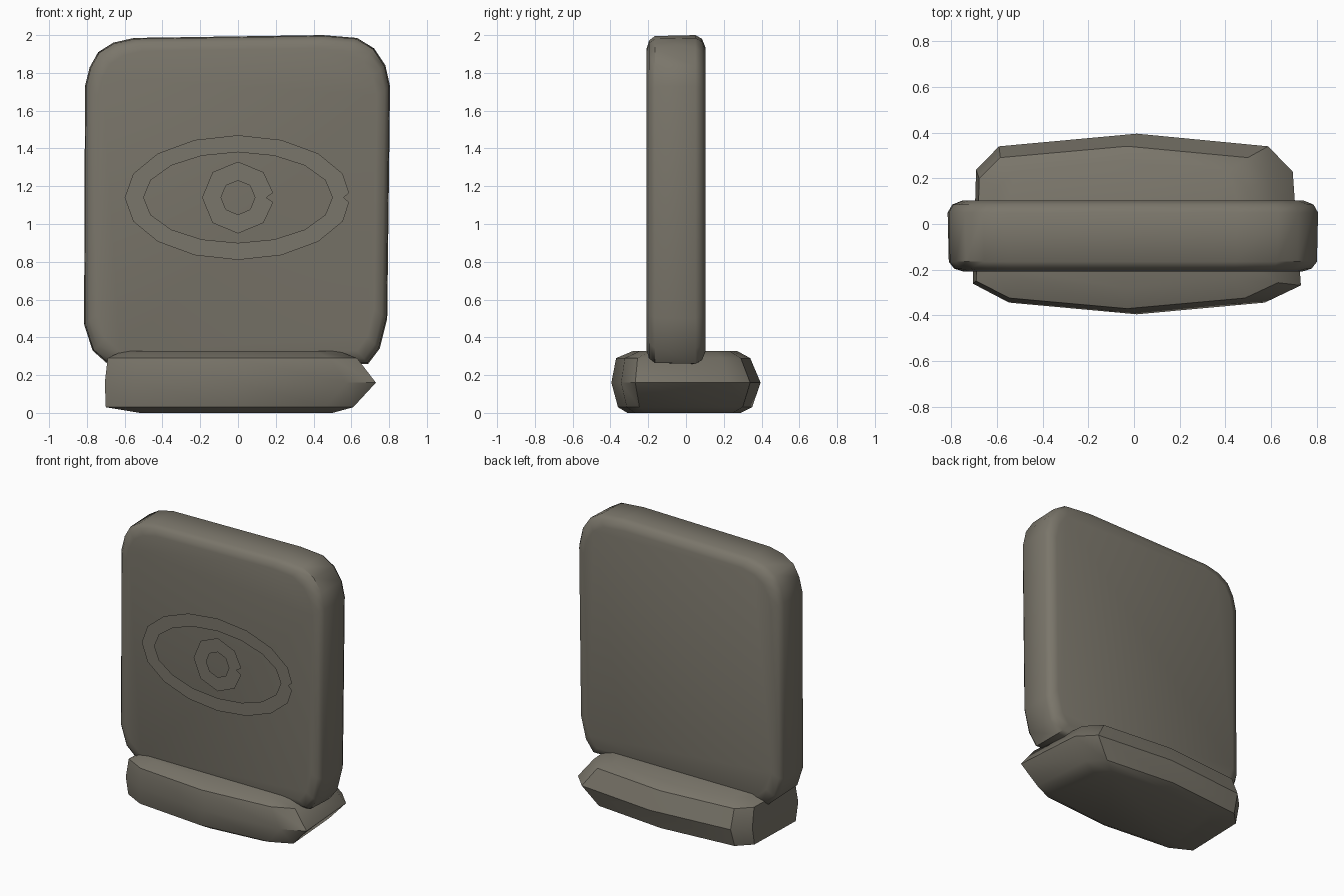
import bpy, bmesh
from math import cos, sin, tau, radians

cube = bpy.data.objects.get("Cube")
if cube:
    bpy.data.objects.remove(cube)

# Single stone colour
stone = bpy.data.materials.new("warm grey stone")
stone.use_nodes = True
COLOUR = (0.195, 0.18, 0.145, 1)
stone.diffuse_color = COLOUR
shader = stone.node_tree.nodes["Principled BSDF"]
shader.inputs["Base Color"].default_value = COLOUR
shader.inputs["Roughness"].default_value = 0.9


def finish(name, bm, angle=None):
    mesh = bpy.data.meshes.new(name)
    bm.to_mesh(mesh)
    bm.free()
    mesh.materials.append(stone)
    obj = bpy.data.objects.new(name, mesh)
    bpy.context.collection.objects.link(obj)
    if angle:
        bpy.ops.object.select_all(action="DESELECT")
        obj.select_set(True)
        bpy.context.view_layer.objects.active = obj
        bpy.ops.object.shade_smooth_by_angle(angle=radians(angle))
    return obj


def loft(name, rings, angle):
    """Skin a stack of matching closed rings and cap both ends."""
    bm = bmesh.new()
    loops = [[bm.verts.new(p) for p in ring] for ring in rings]
    for a, b in zip(loops, loops[1:]):
        for i in range(len(a)):
            j = (i + 1) % len(a)
            bm.faces.new((a[i], a[j], b[j], b[i]))
    bm.faces.new(loops[0])
    bm.faces.new(loops[-1])
    bmesh.ops.recalc_face_normals(bm, faces=bm.faces)
    return finish(name, bm, angle)


# Upright slab: worn rounded outline, carried from front to back
outline = [(-0.81, 1.73), (-0.785, 1.83), (-0.74, 1.91), (-0.66, 1.96), (-0.55, 1.985),
           (0.45, 2.0), (0.63, 1.985), (0.72, 1.93), (0.78, 1.84), (0.805, 1.73),
           (0.79, 0.5), (0.75, 0.34), (0.69, 0.26),
           (-0.68, 0.25), (-0.77, 0.33), (-0.815, 0.47)]
MID_Z = 1.125


def slab_ring(y, inset):
    kx, kz = 1 - inset / 0.81, 1 - inset / 0.875
    return [(x * kx, y, MID_Z + (z - MID_Z) * kz) for x, z in outline]


loft("stone_slab", [slab_ring(-0.208, 0.07), slab_ring(-0.195, 0.028),
                    slab_ring(-0.165, 0.005), slab_ring(0.05, 0),
                    slab_ring(0.085, 0.02), slab_ring(0.103, 0.065)], 40)

# Base block: one chipped plan, fitted to the extents at each height
plan = [(-0.98, 0.6), (-0.84, 0.86), (0, 1), (0.8, 0.86), (0.95, 0.58),
        (1, -0.68), (0.78, -0.87), (0, -1), (-0.78, -0.87), (-1, -0.66)]


def base_ring(z, left, right, front, back):
    cx, hx = (left + right) / 2, (right - left) / 2
    cy, hy = (front + back) / 2, (back - front) / 2
    return [(cx + x * hx, cy + y * hy, z) for x, y in plan]


loft("stone_base", [base_ring(0.0, -0.52, 0.5, -0.31, 0.29),
                    base_ring(0.03, -0.7, 0.61, -0.36, 0.35),
                    base_ring(0.16, -0.705, 0.73, -0.395, 0.395),
                    base_ring(0.29, -0.69, 0.63, -0.37, 0.34),
                    base_ring(0.328, -0.61, 0.53, -0.28, 0.27)], 35)


# Eye carving: thin flat rings, each with a small nick at its left end
def eye_ring(name, outer, inner, count):
    (ox, oz), (ix, iz) = outer, inner
    angles = [tau * k / count for k in range(1, count)]
    rim = [(ox - 0.04, 0), (ox * 0.98, 0.025)]
    rim += [(ox * cos(a), oz * sin(a)) for a in angles]
    rim += [(ox * 0.98, -0.025)]
    hole = [(ix, 0)] + [(ix * cos(a), iz * sin(a)) for a in angles]
    match = [0, 0] + list(range(1, count)) + [0]
    bm = bmesh.new()
    put = lambda p: bm.verts.new((p[0], -0.23, 1.14 + p[1]))
    a, b = [put(p) for p in rim], [put(p) for p in hole]
    for i in range(len(a)):
        j = (i + 1) % len(a)
        corners = [a[i], a[j], b[match[j]]]
        if match[i] != match[j]:
            corners.append(b[match[i]])
        face = bm.faces.new(corners)
        face.normal_update()
        if face.normal.y > 0:
            face.normal_flip()
    finish(name, bm)


eye_ring("eye_outline", (0.6, 0.33), (0.5, 0.24), 16)
eye_ring("iris_ring", (0.19, 0.19), (0.09, 0.09), 8)
